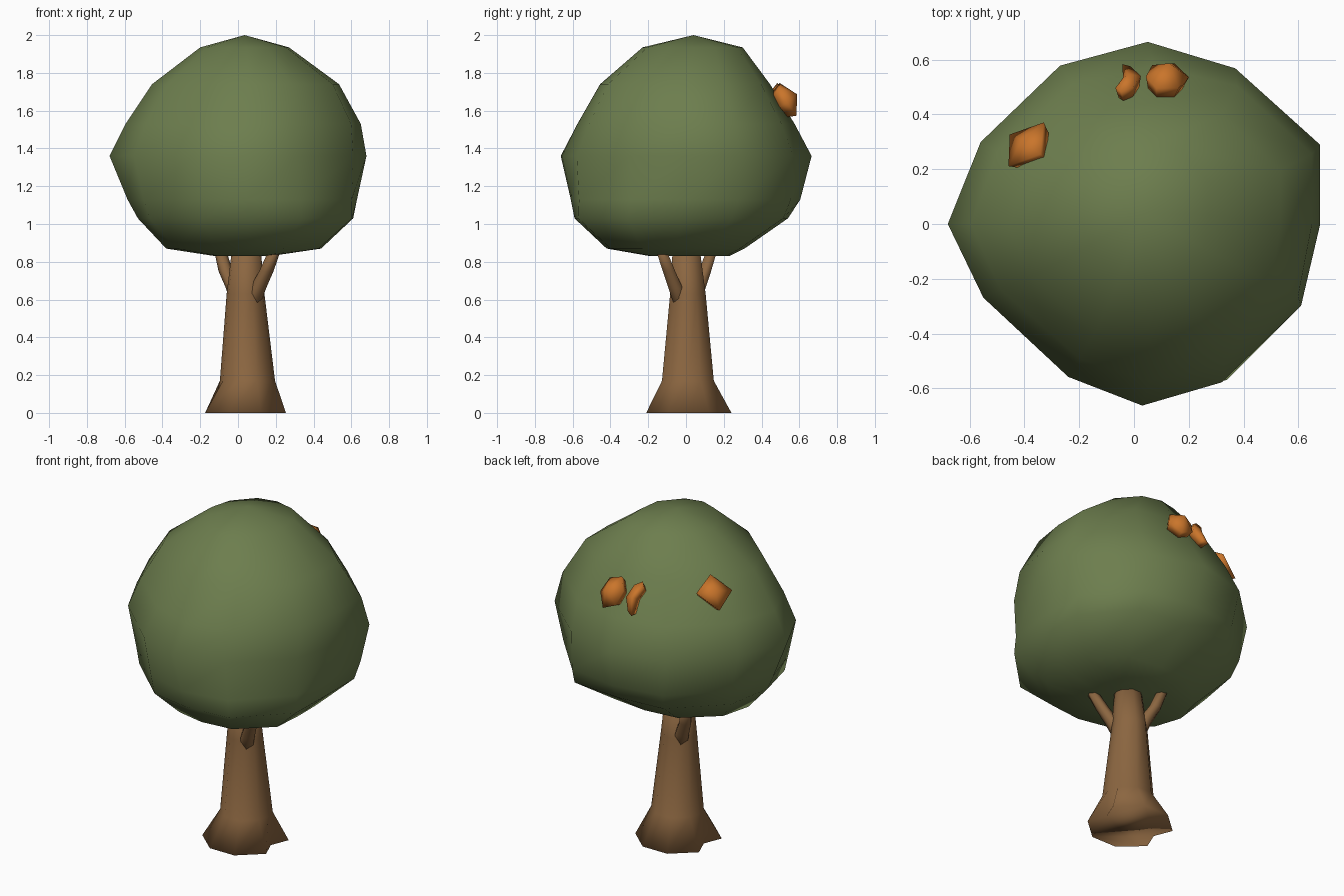
import bpy, bmesh
from math import sin, cos, radians, atan2
from mathutils import Vector

cube = bpy.data.objects.get("Cube")
if cube:
    bpy.data.objects.remove(cube, do_unlink=True)


def material(name, rgb):
    m = bpy.data.materials.new(name)
    m.use_nodes = True
    m.diffuse_color = (*rgb, 1)
    m.node_tree.nodes["Principled BSDF"].inputs["Base Color"].default_value = (*rgb, 1)
    return m


green = material("leaf green", (0.152, 0.208, 0.076))
brown = material("bark brown", (0.26, 0.133, 0.052))
orange = material("autumn orange", (0.59, 0.178, 0.024))


def loft(name, rings, mat, tip=None):
    """Skin a stack of equal-length rings; close the top with a cap or a tip point."""
    bm = bmesh.new()
    rows = [[bm.verts.new(p) for p in ring] for ring in rings]
    n = len(rows[0])
    for low, high in zip(rows, rows[1:]):
        for i in range(n):
            j = (i + 1) % n
            bm.faces.new((low[i], low[j], high[j], high[i]))
    bm.faces.new(rows[0][::-1])
    if tip is None:
        bm.faces.new(rows[-1])
    else:
        top = bm.verts.new(tip)
        for i in range(n):
            bm.faces.new((rows[-1][i], rows[-1][(i + 1) % n], top))
    bmesh.ops.recalc_face_normals(bm, faces=bm.faces)
    for f in bm.faces:
        f.smooth = True
    mesh = bpy.data.meshes.new(name)
    bm.to_mesh(mesh)
    bm.free()
    mesh.materials.append(mat)
    obj = bpy.data.objects.new(name, mesh)
    bpy.context.collection.objects.link(obj)


# Crown: one uneven outline, fitted to a box at each height, fuller on the diagonals
outline = [(0.68, 0), (0.68, 0.29), (0.37, 0.57), (0.05, 0.67), (-0.27, 0.58), (-0.56, 0.3),
           (-0.68, 0), (-0.55, -0.27), (-0.24, -0.56), (0.03, -0.665), (0.32, -0.58), (0.61, -0.3)]
levels = [  # z, x min, x max, y min, y max, diagonal fullness
    (0.83, -0.12, 0.17, -0.19, 0.23, 0.08), (0.87, -0.38, 0.44, -0.42, 0.31, 0.1),
    (1.03, -0.53, 0.61, -0.59, 0.54, 0.13), (1.13, -0.585, 0.63, -0.61, 0.605, 0.08),
    (1.36, -0.68, 0.68, -0.665, 0.665, 0), (1.53, -0.595, 0.65, -0.575, 0.575, 0.03),
    (1.74, -0.455, 0.535, -0.455, 0.445, 0.05), (1.935, -0.2, 0.27, -0.23, 0.3, 0.05)]
crown_rings = []
for z, x0, x1, y0, y1, fullness in levels:
    ring = []
    for x, y in outline:
        k = 1 + fullness * abs(sin(2 * atan2(y, x)))
        px = (x0 + x1) / 2 + k * x / 0.68 * (x1 - x0) / 2
        py = (y0 + y1) / 2 + k * y / 0.667 * (y1 - y0) / 2
        ring.append((min(max(px, x0), x1), min(max(py, y0), y1), z))
    crown_rings.append(ring)
loft("crown", crown_rings, green, tip=(0.035, 0.04, 2.0))

# Trunk: flared foot with a narrow notch between the roots on two sides
angles = [0, 27, 70, 110, 153, 180, 207, 250, 290, 333]
foot = [0.17 if a % 180 == 0 else 0.24 for a in angles]


def trunk_ring(z, radii, cx, cy):
    return [(cx + r * cos(radians(a)), cy + r * sin(radians(a)), z) for a, r in zip(angles, radii)]


loft("trunk", [trunk_ring(0, foot, 0.04, 0.015),
               trunk_ring(0.17, [0.146] * 10, 0.05, 0.01),
               trunk_ring(0.63, [0.1] * 10, 0.04, 0.01),
               trunk_ring(0.9, [0.073] * 10, 0.045, 0.0)], brown)


# Branches: tapered six-sided limbs growing out of opposite corners of the trunk
def branch(name, path):
    rings = []
    for p, r in zip(path, (0.035, 0.044, 0.038, 0.03)):
        rings.append([Vector(p) + Vector((r * cos(radians(60 * i)), r * sin(radians(60 * i)), 0))
                      for i in range(6)])
    loft(name, rings, brown)


branch("front_branch", [(0.05, 0, 0.48), (0.105, -0.055, 0.66), (0.15, -0.09, 0.75), (0.21, -0.145, 0.9)])
branch("back_branch", [(0.03, 0.015, 0.48), (-0.02, 0.065, 0.66), (-0.065, 0.1, 0.75), (-0.105, 0.15, 0.9)])


# Autumn leaves: small domed chips set into the crown
def leaf(name, centre, normal, shape, dome):
    c = Vector(centre)
    q = Vector(normal).to_track_quat('Z', 'Y')
    rings = [[c + q @ Vector((x * s, y * s, h)) for x, y in shape]
             for h, s in ((-0.05, 0.8), (0.0, 1.0))]
    loft(name, rings, orange, tip=c + q @ Vector((0, 0, dome)))


diamond = [(0.105, 0.0), (0.0, 0.105), (-0.1, 0.01), (0.01, -0.105)]
hexagon = [(0.075, 0.03), (0.03, 0.1), (-0.05, 0.07), (-0.08, -0.02), (-0.02, -0.1), (0.06, -0.06)]
sliver = [(0.05, 0.07), (0.03, 0.1), (-0.015, 0.07), (-0.045, -0.005), (-0.01, -0.08),
          (0.02, -0.1), (0.02, 0.0)]
leaf("right_leaf", (-0.395, 0.295, 1.7), (-0.62, 0.47, 0.63), diamond, 0.025)
leaf("back_leaf", (0.12, 0.54, 1.66), (0.15, 0.85, 0.5), hexagon, 0.055)
leaf("thin_leaf", (-0.02, 0.535, 1.66), (-0.05, 0.86, 0.5), sliver, 0.015)
